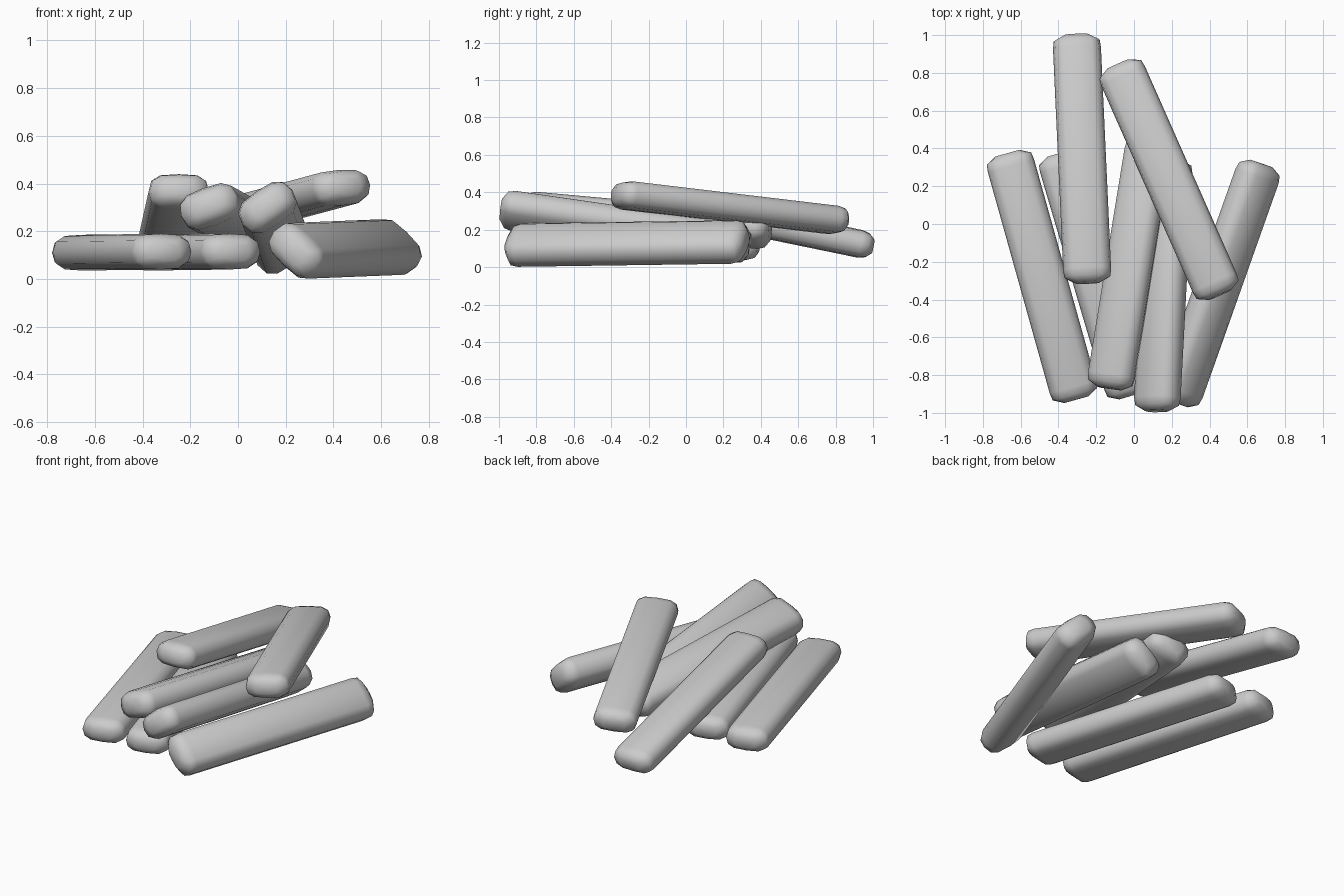
import bpy
import bmesh
from math import radians
from mathutils import Vector, Matrix

default_cube = bpy.data.objects.get("Cube")
if default_cube:
    bpy.data.objects.remove(default_cube, do_unlink=True)

grey = bpy.data.materials.new("light grey")
grey.use_nodes = True
grey.diffuse_color = (0.6, 0.6, 0.6, 1)
grey.node_tree.nodes["Principled BSDF"].inputs["Base Color"].default_value = (0.6, 0.6, 0.6, 1)

# Flattened, soft-cornered cross-section: one quarter, mirrored to the rest
QUARTER = [(0.127, 0.0), (0.115, 0.046), (0.078, 0.070)]
UPPER = QUARTER + [(0, 0.075)] + [(-x, z) for x, z in reversed(QUARTER)]
PROFILE = UPPER + [(x, -z) for x, z in reversed(UPPER[1:-1])]

# Distance from the tip, width scale, height scale
CAP = [(0.0, 0.52, 0.5), (0.03, 0.96, 0.86), (0.07, 1.0, 1.0)]


def stick(name, front, back, roll=0, width=1.0, height=1.0):
    """Loft a blunt-ended stick between two tips, rolled about its length."""
    front, back = Vector(front), Vector(back)
    along = (back - front).normalized()
    side = along.cross(Vector((0, 0, 1))).normalized()
    side = Matrix.Rotation(radians(-roll), 3, along) @ side
    up = side.cross(along)
    length = (back - front).length
    stations = CAP + [(length - d, w, h) for d, w, h in reversed(CAP)]

    bm = bmesh.new()
    rings = []
    for d, w, h in stations:
        centre = front + along * d
        rings.append([bm.verts.new(centre + side * x * w * width + up * z * h * height)
                      for x, z in PROFILE])
    n = len(PROFILE)
    for a, b in zip(rings, rings[1:]):
        for i in range(n):
            bm.faces.new((a[i], a[(i + 1) % n], b[(i + 1) % n], b[i]))
    bm.faces.new(rings[0])
    bm.faces.new(rings[-1])
    bmesh.ops.recalc_face_normals(bm, faces=bm.faces)

    mesh = bpy.data.meshes.new(name)
    bm.to_mesh(mesh)
    bm.free()
    mesh.materials.append(grey)
    obj = bpy.data.objects.new(name, mesh)
    bpy.context.collection.objects.link(obj)
    bpy.ops.object.select_all(action="DESELECT")
    obj.select_set(True)
    bpy.context.view_layer.objects.active = obj
    bpy.ops.object.shade_smooth_by_angle(angle=radians(60))


# Sticks lying on the ground
stick("outer_right_stick", (-0.305, -0.93, 0.115), (-0.67, 0.375, 0.11))
stick("inner_right_stick", (-0.015, -0.91, 0.115), (-0.395, 0.375, 0.11))
stick("outer_left_stick", (0.225, -0.95, 0.117), (0.675, 0.32, 0.135), roll=-42, height=1.15)

# Sticks leaning on the ones below
stick("middle_stick", (-0.13, -0.87, 0.31), (0.085, 0.45, 0.19), roll=20, height=1.1)
stick("inner_left_stick", (0.12, -0.99, 0.31), (0.19, 0.34, 0.12), roll=35, height=1.1)

# Sticks on top of the pile
stick("upper_right_stick", (-0.245, -0.31, 0.38), (-0.305, 1.0, 0.11))
stick("upper_left_stick", (0.455, -0.375, 0.39), (-0.085, 0.845, 0.245), roll=4)
